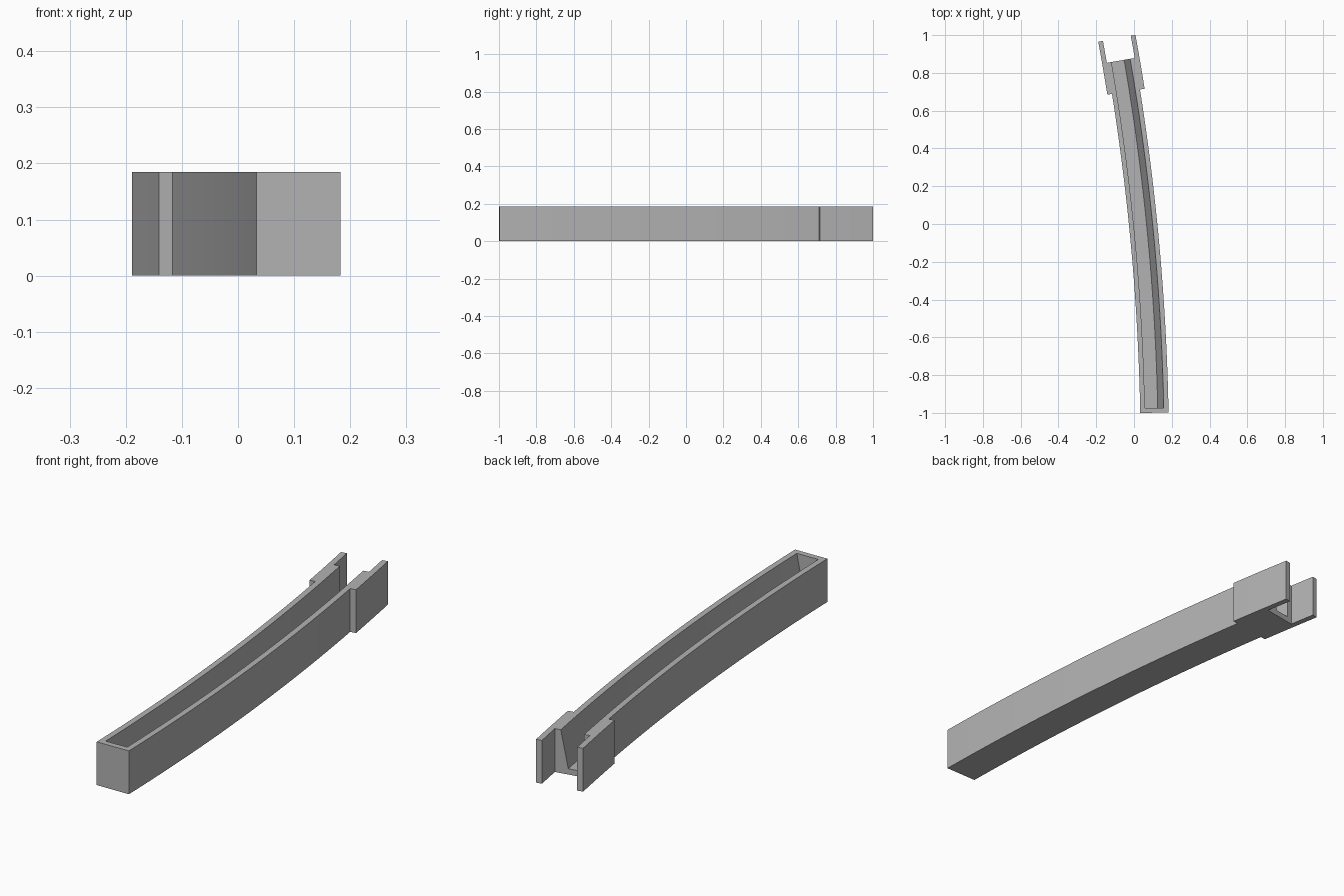
import bpy
import bmesh
from math import radians, sin, cos

cube = bpy.data.objects.get("Cube")
if cube:
    bpy.data.objects.remove(cube, do_unlink=True)

grey = bpy.data.materials.new("plain grey")
grey.use_nodes = True
colour = (0.45, 0.45, 0.45, 1)
grey.diffuse_color = colour
grey.node_tree.nodes["Principled BSDF"].inputs["Base Color"].default_value = colour

# Gentle horizontal arc that every part follows
RADIUS = 12.35
START, FORK, END, TIP = (radians(a) for a in (1.1, 9.02, 9.8, 10.35))
CX = 0.108 - RADIUS * cos(START)
CY = -0.999 - RADIUS * sin(START)

HEIGHT = 0.185
HALF = 0.075       # half width of the trough
WALL = 0.025


def sweep(name, profile, a0, a1, steps):
    """Sweep a closed (offset, height) profile along the arc and cap it."""
    bm = bmesh.new()
    rings = []
    for i in range(steps + 1):
        a = a0 + (a1 - a0) * i / steps
        rings.append([bm.verts.new((CX + (RADIUS + u) * cos(a),
                                    CY + (RADIUS + u) * sin(a), z))
                      for u, z in profile])
    n = len(profile)
    for r, s in zip(rings, rings[1:]):
        for j in range(n):
            k = (j + 1) % n
            bm.faces.new((r[j], r[k], s[k], s[j]))
    bm.faces.new(rings[0])
    bm.faces.new(rings[-1])
    bmesh.ops.recalc_face_normals(bm, faces=bm.faces)
    mesh = bpy.data.meshes.new(name)
    bm.to_mesh(mesh)
    bm.free()
    mesh.materials.append(grey)
    obj = bpy.data.objects.new(name, mesh)
    bpy.context.collection.objects.link(obj)
    bpy.ops.object.select_all(action="DESELECT")
    obj.select_set(True)
    bpy.context.view_layer.objects.active = obj
    bpy.ops.object.shade_smooth_by_angle(angle=radians(30))
    return obj


def box(u0, u1):
    return [(u0, 0), (u1, 0), (u1, HEIGHT), (u0, HEIGHT)]


# Open trough: one upright inner wall, one sloping inner wall
rim = HALF - WALL
trough = [(-HALF, 0), (HALF, 0), (HALF, HEIGHT), (rim, HEIGHT),
          (0.018, WALL), (-rim, WALL), (-rim, HEIGHT), (-HALF, HEIGHT)]
wall_end = START + WALL / RADIUS
sweep("trough", trough, wall_end, END, 24)

# Closed front end
sweep("end_wall", box(-HALF, HALF), START, wall_end, 1)

# Fork plates hugging both sides at the back
sweep("left_fork_plate", box(HALF, HALF + WALL), FORK, TIP, 4)
sweep("right_fork_plate", box(-HALF - WALL, -HALF), FORK, TIP, 4)
